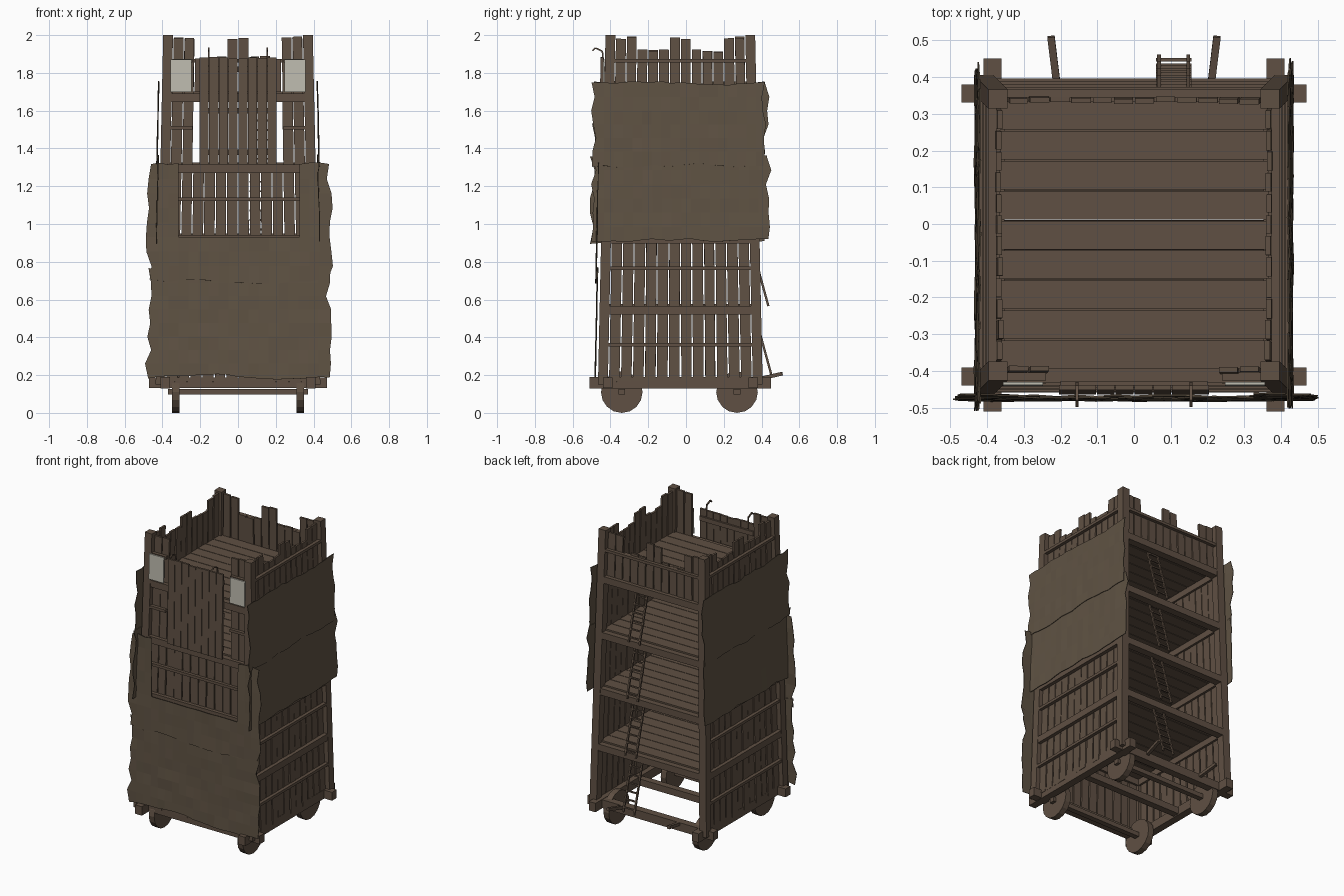
import bpy, bmesh, math, random
from mathutils import Vector as V

if "Cube" in bpy.data.objects:
    bpy.data.objects.remove(bpy.data.objects["Cube"])

random.seed(4)
CY = -0.03                       # tower centre in y
LEVELS = [0.565, 0.94, 1.315, 1.69]
SIDES = {"front": (0, -1), "right": (1, 0), "back": (0, 1), "left": (-1, 0)}


def mat(name, rgb):
    m = bpy.data.materials.new(name)
    m.diffuse_color = (*rgb, 1)
    m.use_nodes = True
    m.node_tree.nodes["Principled BSDF"].inputs["Base Color"].default_value = m.diffuse_color
    return m


WOOD = mat("brown wood", (0.115, 0.080, 0.056))
HIDE = mat("brown hide", (0.115, 0.086, 0.057))
PALE = mat("pale plate", (0.52, 0.50, 0.43))


def make(name, bm, material):
    bmesh.ops.recalc_face_normals(bm, faces=bm.faces)
    me = bpy.data.meshes.new(name)
    bm.to_mesh(me)
    bm.free()
    me.materials.append(material)
    ob = bpy.data.objects.new(name, me)
    bpy.context.collection.objects.link(ob)
    return ob


def board(bm, p0, p1, wdir, w, t):
    """Box running from p0 to p1, w wide along wdir and t thick."""
    p0, p1, wd = V(p0), V(p1), V(wdir)
    ax = (p1 - p0).normalized()
    wd = (wd - ax * wd.dot(ax)).normalized()
    td = ax.cross(wd)
    vs = [bm.verts.new(p + wd * (a * w / 2) + td * (b * t / 2))
          for p in (p0, p1) for a, b in ((-1, -1), (1, -1), (1, 1), (-1, 1))]
    for f in ((0, 1, 2, 3), (7, 6, 5, 4), (0, 4, 5, 1), (1, 5, 6, 2), (2, 6, 7, 3), (3, 7, 4, 0)):
        bm.faces.new([vs[i] for i in f])


def c(z):
    """Half width of the tapering frame at height z."""
    return 0.41 - 0.04 * (z - 0.15) / 1.85


def wall(side, u, z, off=0.0):
    nx, ny = SIDES[side]
    d = c(z) + off
    return V((nx * d - ny * u, CY + ny * d + nx * u, z))


def tangent(side):
    nx, ny = SIDES[side]
    return V((-ny, nx, 0))


# corner posts
bm = bmesh.new()
for sx in (-1, 1):
    for sy in (-1, 1):
        p = [(sx * c(z), CY + sy * c(z), z) for z in (0.15, 2.0)]
        board(bm, *p, (1, 0, 0), 0.052, 0.052)
make("corner_posts", bm, WOOD)

# base frame with overhanging ends
bm = bmesh.new()
for s in (-1, 1):
    y = CY + s * 0.385
    board(bm, (-0.47, y, 0.16), (0.47, y, 0.16), (0, 1, 0), 0.05, 0.056)
    board(bm, (s * 0.385, -0.51, 0.16), (s * 0.385, 0.45, 0.16), (1, 0, 0), 0.05, 0.06)
board(bm, (-0.385, CY, 0.16), (0.385, CY, 0.16), (0, 1, 0), 0.045, 0.045)
make("base_frame", bm, WOOD)

# axles and wheels
for name, y in (("front", -0.34), ("rear", 0.27)):
    bm = bmesh.new()
    board(bm, (-0.37, y, 0.112), (0.37, y, 0.112), (0, 1, 0), 0.035, 0.03)
    make(name + "_axle", bm, WOOD)
    for s in (-1, 1):
        bpy.ops.mesh.primitive_cylinder_add(vertices=16, radius=0.11, depth=0.04,
                                            location=(s * 0.33, y, 0.11),
                                            rotation=(0, math.pi / 2, 0))
        ob = bpy.context.object
        ob.name = f"{name}_wheel_{'right' if s > 0 else 'left'}"
        ob.data.materials.append(WOOD)

# horizontal beams at each floor and thin rails between them
beams, rails = bmesh.new(), bmesh.new()
for side in SIDES:
    for z in LEVELS:
        zc = z - 0.022
        board(beams, wall(side, -c(z), zc), wall(side, c(z), zc), (0, 0, 1), 0.045, 0.05)
    for z in (0.36, 0.765, 1.13, 1.51, 1.865):
        if side == "back" and z < 1.8:
            continue
        spans = [(-c(z), c(z))]
        if side == "front" and z > 1.4:
            spans = [(-c(z), -0.24), (0.24, c(z))]
        for a, b in spans:
            board(rails, wall(side, a, z, 0.012), wall(side, b, z, 0.012), (0, 0, 1), 0.018, 0.022)
make("floor_beams", beams, WOOD)
make("wall_rails", rails, WOOD)

# vertical wall planks with battlements
N = 12
for side in SIDES:
    bm = bmesh.new()
    for i in range(N):
        k = (i + 0.5) / N * 2 - 1
        high = i in (0, 1, 5, 6, 10, 11)
        low = 1.92 if side in ("left", "right") else 1.885
        top = (1.99 if high else low) + random.uniform(-0.012, 0.004)
        spans = [(0.165, 1.67), (1.65, top)]
        if side == "back":
            spans = spans[1:]
        if side == "front" and 2 <= i <= 9:
            spans = [(0.165, 1.30)]
        for a, b in spans:
            uw = lambda z: k * (c(z) - 0.028)
            w = 2 * (c((a + b) / 2) - 0.028) / N - random.uniform(0.004, 0.009)
            off = random.uniform(-0.008, -0.003)
            board(bm, wall(side, uw(a), a, off), wall(side, uw(b), b, off), tangent(side), w, 0.014)
    make(side + "_planks", bm, WOOD)

# plank floors
for n, z in enumerate(LEVELS):
    bm = bmesh.new()
    h = c(z) - 0.01
    pitch = 2 * h / 9
    for i in range(9):
        y = CY - h + pitch * (i + 0.5)
        e = h - random.uniform(0, 0.006)
        board(bm, (-e, y, z + 0.004), (e, y, z + 0.004), (0, 1, 0), pitch - 0.004, 0.014)
    make(f"floor_{n + 1}", bm, WOOD)

# raised drawbridge, seen as upright planks with battens behind
bm = bmesh.new()
for i in range(8):
    u = -0.205 + 0.41 * (i + 0.5) / 8
    a, b = 1.315, 1.88 + random.uniform(-0.004, 0.004)
    board(bm, wall("front", u, a, 0.042), wall("front", u, b, 0.042), (1, 0, 0), 0.0485, 0.014)
for z in (1.38, 1.6, 1.82):
    board(bm, wall("front", -0.2, z, 0.03), wall("front", 0.2, z, 0.03), (0, 0, 1), 0.03, 0.014)
make("drawbridge", bm, WOOD)

# bent iron hooks at the drawbridge top
bm = bmesh.new()
for x in (-0.155, 0.155):
    path = [(x, -0.435, 1.84), (x, -0.443, 1.915), (x, -0.48, 1.932), (x, -0.495, 1.918)]
    for p, q in zip(path, path[1:]):
        board(bm, p, q, (1, 0, 0), 0.008, 0.008)
make("drawbridge_hooks", bm, WOOD)

# pale plates on both sides of the drawbridge
for s in (-1, 1):
    bm = bmesh.new()
    board(bm, wall("front", s * 0.302, 1.70, 0.031), wall("front", s * 0.302, 1.87, 0.031),
          (1, 0, 0), 0.11, 0.008)
    make("pale_plate_" + ("right" if s > 0 else "left"), bm, PALE)


def hide(name, side, u0, u1, z0, z1, off, notch=None):
    """Ragged sheet hung on a wall, with an optional notch (u0, u1, z) cut from its top."""
    nu, nz = 18, max(4, round((z1 - z0) / 0.075))
    us = [u0 + (u1 - u0) * i / nu for i in range(nu + 1)]
    zs = [z0 + (z1 - z0) * j / nz for j in range(nz + 1)]
    bm = bmesh.new()
    grid = {}
    wave = 0.0
    for j, z in enumerate(zs):
        for i, u in enumerate(us):
            du = dz = 0.0
            if i in (0, nu):
                du = random.uniform(-0.018, 0.018)
            if j in (0, nz):
                wave = 0.6 * wave + random.uniform(-0.009, 0.009)
                dz = wave
            o = off + random.uniform(-0.002, 0.003)
            grid[i, j] = bm.verts.new(wall(side, u + du, z + dz, o))
    for j in range(nz):
        for i in range(nu):
            um, zm = (us[i] + us[i + 1]) / 2, (zs[j] + zs[j + 1]) / 2
            if notch and notch[0] < um < notch[1] and zm > notch[2]:
                continue
            bm.faces.new([grid[i, j], grid[i + 1, j], grid[i + 1, j + 1], grid[i, j + 1]])
    bmesh.ops.delete(bm, geom=[v for v in bm.verts if not v.link_faces], context='VERTS')
    ob = make(name, bm, HIDE)
    m = ob.modifiers.new("thickness", 'SOLIDIFY')
    m.thickness = 0.004


# hides: front apron in two layers, two layers on each flank
hide("front_hide_lower", "front", -0.475, 0.48, 0.19, 0.76, 0.043)
hide("front_hide_upper", "front", -0.475, 0.485, 0.70, 1.315, 0.050, (-0.29, 0.30, 0.93))
for side in ("left", "right"):
    hide(side + "_hide_lower", side, -0.455, 0.465, 0.91, 1.36, 0.040)
    hide(side + "_hide_upper", side, -0.455, 0.45, 1.31, 1.745, 0.046)

# ladders at the open back, one per storey
for n, z in enumerate([0.19] + LEVELS[:3]):
    bm = bmesh.new()
    y = 0.455 - 0.05 * (z - 0.19)
    p = lambda t, x: V((x, y - 0.1 * t, z + 0.365 * t))
    for x in (0.068, 0.148):
        board(bm, p(0, x), p(1, x), (1, 0, 0), 0.01, 0.012)
    for i in range(7):
        t = (i + 0.6) / 7.2
        board(bm, p(t, 0.06), p(t, 0.156), (0, 0, 1), 0.009, 0.009)
    make(f"ladder_{n + 1}", bm, WOOD)

# push bars sticking out behind
bm = bmesh.new()
for s in (-1, 1):
    board(bm, (s * 0.2, 0.3, 0.16), (s * 0.226, 0.51, 0.208), (1, 0, 0), 0.02, 0.02)
make("push_bars", bm, WOOD)
